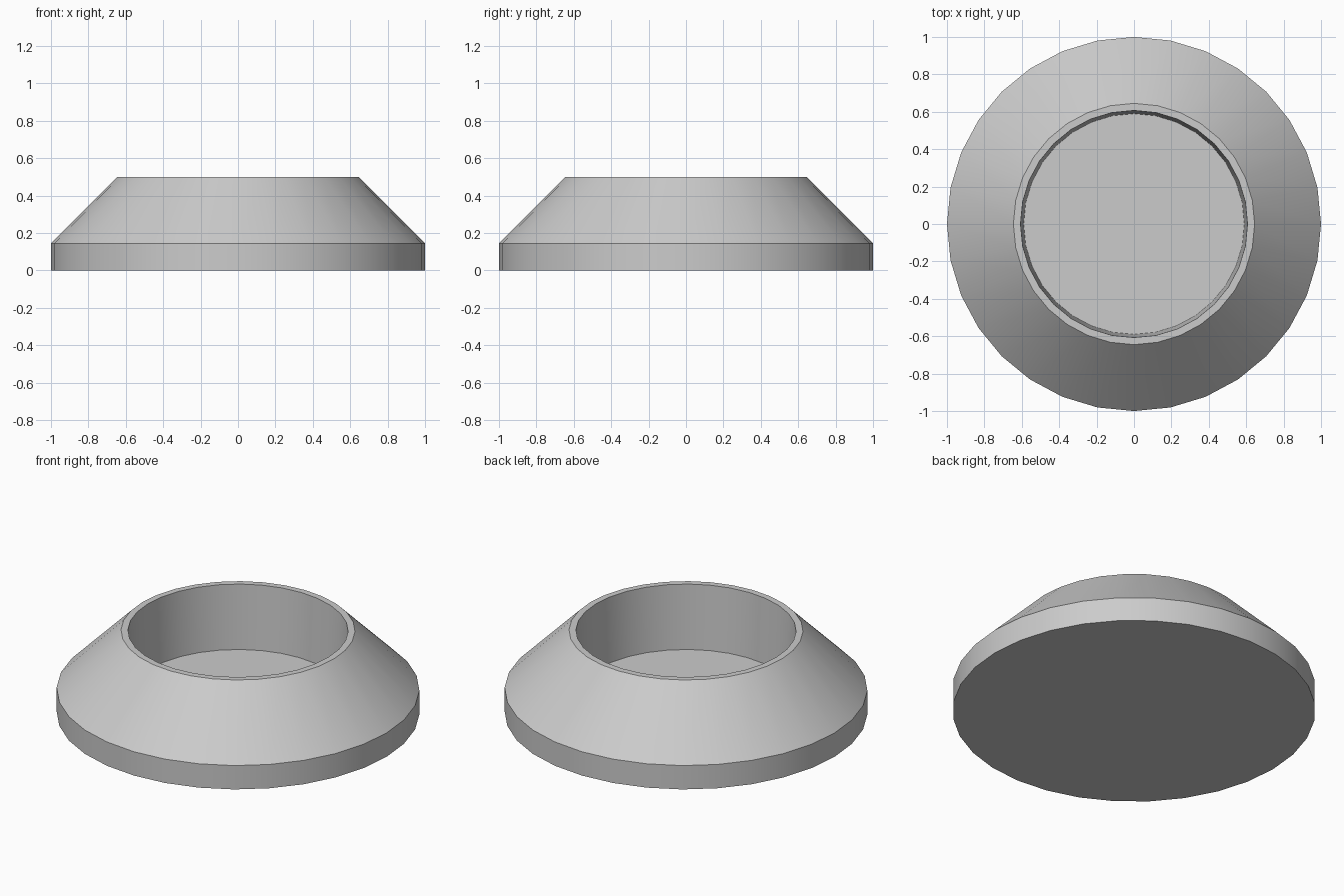
import bpy
import bmesh
from math import cos, sin, tau, radians

SIDES = 32

cube = bpy.data.objects.get("Cube")
if cube:
    bpy.data.objects.remove(cube, do_unlink=True)

# Single light grey material
grey = bpy.data.materials.new("light_grey")
grey.use_nodes = True
colour = (0.6, 0.6, 0.6, 1)
grey.diffuse_color = colour
grey.node_tree.nodes["Principled BSDF"].inputs["Base Color"].default_value = colour


def lathe(name, profile):
    """Revolve (radius, height) points around z and cap both ends."""
    bm = bmesh.new()
    rings = [[bm.verts.new((r * cos(tau * i / SIDES), r * sin(tau * i / SIDES), z))
              for i in range(SIDES)] for r, z in profile]
    for low, high in zip(rings, rings[1:]):
        for i in range(SIDES):
            j = (i + 1) % SIDES
            bm.faces.new((low[i], low[j], high[j], high[i]))
    bm.faces.new(rings[0][::-1])
    bm.faces.new(rings[-1])
    bmesh.ops.recalc_face_normals(bm, faces=bm.faces)
    mesh = bpy.data.meshes.new(name)
    bm.to_mesh(mesh)
    bm.free()
    mesh.materials.append(grey)
    obj = bpy.data.objects.new(name, mesh)
    bpy.context.collection.objects.link(obj)
    return obj


# Base edge, sloped side, narrow rim, tapered recess and its floor
bowl = lathe("sloped_bowl", [
    (1.0, 0), (1.0, 0.145), (0.645, 0.5), (0.607, 0.5), (0.59, 0.11),
])

# Smooth round walls with crisp rims
bpy.ops.object.select_all(action="DESELECT")
bowl.select_set(True)
bpy.context.view_layer.objects.active = bowl
bpy.ops.object.shade_smooth_by_angle(angle=radians(30))
